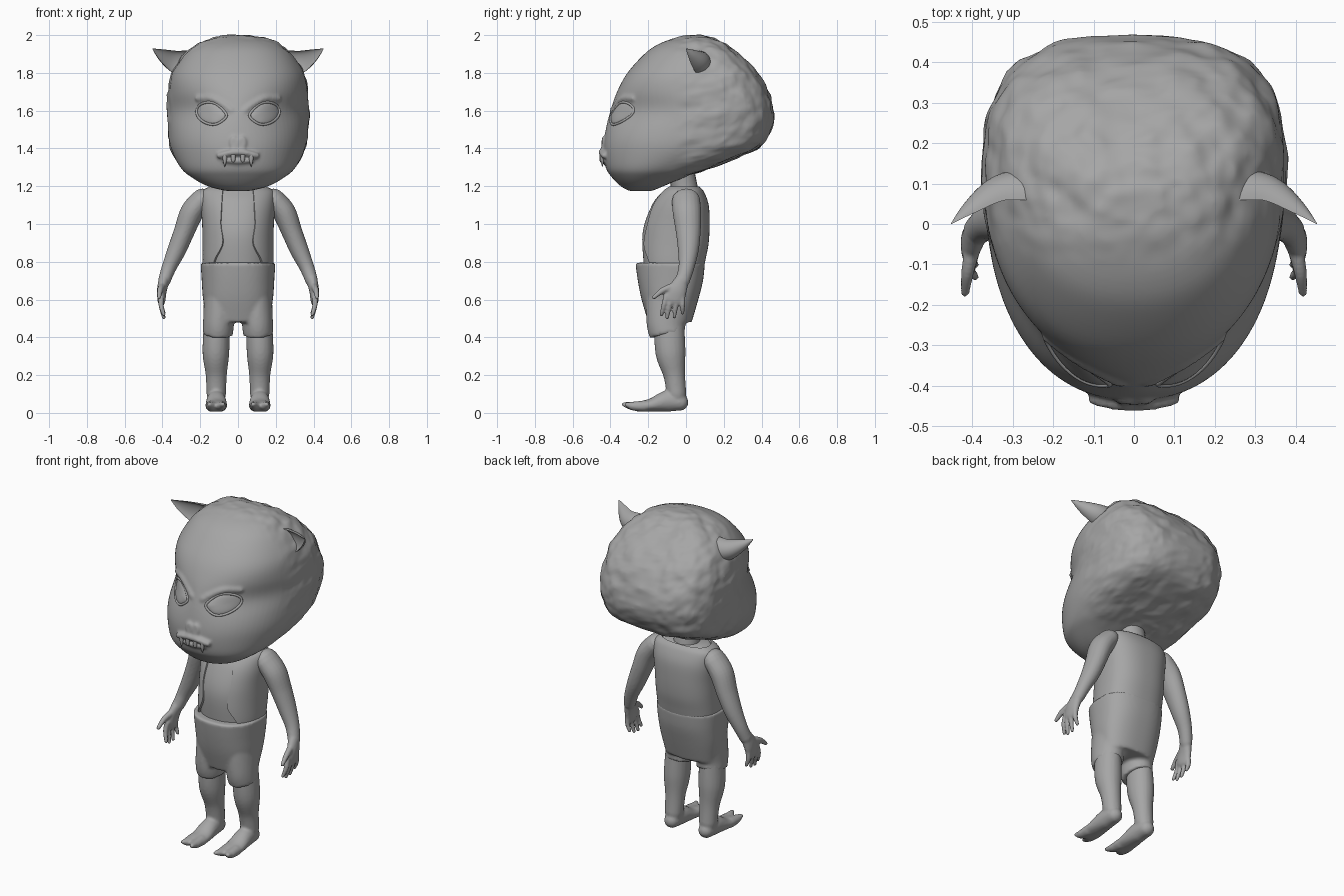
import bpy, bmesh, math
from mathutils import Vector, noise

cube = bpy.data.objects.get("Cube")
if cube:
    bpy.data.objects.remove(cube, do_unlink=True)

clay = bpy.data.materials.new("plain_grey")
clay.use_nodes = True
grey = (0.38, 0.38, 0.38, 1)
clay.diffuse_color = grey
clay.node_tree.nodes["Principled BSDF"].inputs["Base Color"].default_value = grey


def spline(rows, steps=6):
    """Catmull-Rom interpolation of equal-length tuples."""
    out = []
    for i in range(len(rows) - 1):
        before, start = rows[max(i - 1, 0)], rows[i]
        end, after = rows[i + 1], rows[min(i + 2, len(rows) - 1)]
        for k in range(steps):
            t = k / steps
            out.append(tuple(
                b + t * ((c - a) + t * ((2 * a - 5 * b + 4 * c - d) + t * (3 * b - a - 3 * c + d))) / 2
                for a, b, c, d in zip(before, start, end, after)))
    return out + [tuple(rows[-1])]


def loft(bm, rings, closed=True):
    """Skin a list of rings; closed rings also get end caps."""
    loops = [[bm.verts.new(p) for p in ring] for ring in rings]
    count = len(loops[0])
    for low, high in zip(loops, loops[1:]):
        for i in range(count if closed else count - 1):
            j = (i + 1) % count
            bm.faces.new((low[i], low[j], high[j], high[i]))
    if closed:
        bm.faces.new(loops[0][::-1])
        bm.faces.new(loops[-1])


def tube(bm, path, ref=(1, 0, 0), rounded=True, cupped=False, sides=20):
    """Elliptical sweep along points of x, y, z, radius along ref, other radius."""
    samples = spline(path)
    spots = [Vector(s[:3]) for s in samples]
    frames = []
    for i, s in enumerate(samples):
        along = (spots[min(i + 1, len(spots) - 1)] - spots[max(i - 1, 0)]).normalized()
        frames.append((spots[i], along, s[3], s[4]))
    if rounded:
        for end, sign in ((0, -1), (-1, 1)):
            spot, along, a, b = frames[end]
            for deg in (25, 50, 78):
                c, s = math.cos(math.radians(deg)), math.sin(math.radians(deg))
                cap = (spot + along * sign * s * (a + b) / 2, along, a * c, b * c)
                frames.insert(0 if end == 0 else len(frames), cap)
    rings = []
    for spot, along, a, b in frames:
        u = Vector(ref)
        u = (u - along * u.dot(along)).normalized()
        v = along.cross(u)
        ring = []
        for k in range(sides):
            turn = math.tau * k / sides
            depth = math.cos(turn)
            if cupped and depth > 0:
                depth *= -0.45
            ring.append(spot + u * a * math.sin(turn) + v * b * depth)
        rings.append(ring)
    loft(bm, rings)


def centre_of(row):
    return row[1] + 0.58 * (row[2] - row[1])


def body_ring(row, front=2.2, back=3.0, opening=0.0, sides=80):
    """Super-ellipse section from a row of z, front y, back y, half width."""
    z, y_front, y_back, width = row[:4]
    mid = centre_of(row)
    ring = []
    for k in range(sides + (opening > 0)):
        turn = opening + (math.tau - 2 * opening) * k / sides
        s, c = math.sin(turn), math.cos(turn)
        power = 2 / (front if c > 0 else back)
        reach = (y_front if c > 0 else y_back) - mid
        ring.append(Vector((math.copysign(abs(s) ** power, s) * width,
                            mid + reach * abs(c) ** power, z)))
    return ring


def finish(name, bm, voxel=0.0, smooth=0, mirror=False, shell=0.0):
    bmesh.ops.recalc_face_normals(bm, faces=bm.faces)
    for face in bm.faces:
        face.smooth = True
    mesh = bpy.data.meshes.new(name)
    bm.to_mesh(mesh)
    bm.free()
    mesh.materials.append(clay)
    obj = bpy.data.objects.new(name, mesh)
    bpy.context.collection.objects.link(obj)
    if shell:
        obj.modifiers.new("shell", 'SOLIDIFY').thickness = shell
    if voxel:
        fuse = obj.modifiers.new("fuse", 'REMESH')
        fuse.mode = 'VOXEL'
        fuse.voxel_size = voxel
        fuse.use_smooth_shade = True
    else:
        obj.modifiers.new("crease", 'EDGE_SPLIT').split_angle = math.radians(50)
    if smooth:
        relax = obj.modifiers.new("relax", 'SMOOTH')
        relax.iterations = smooth
    if mirror:
        obj.modifiers.new("mirror", 'MIRROR')
    return obj


# Head shape: rows of z, front y, back y, half width
head_rows = spline([
    (1.175, -.30, -.18, .06), (1.2, -.345, -.12, .16), (1.25, -.395, 0, .25),
    (1.3, -.425, .14, .305), (1.4, -.437, .38, .357), (1.5, -.425, .45, .37),
    (1.6, -.4, .463, .375), (1.7, -.365, .435, .37), (1.8, -.31, .38, .35),
    (1.9, -.22, .28, .285), (1.95, -.15, .21, .22), (1.985, -.06, .14, .14),
    (2.0, .01, .08, .06)])


def face_power(z):
    return 2.2 - 0.45 * math.exp(-((z - 1.6) / 0.1) ** 2)


def face_y(x, z):
    row = min(head_rows, key=lambda r: abs(r[0] - z))
    other = min((r for r in head_rows if (r[0] - z) * (row[0] - z) <= 0 and r != row),
                key=lambda r: abs(r[0] - z), default=row)
    t = 0 if other == row else (z - row[0]) / (other[0] - row[0])
    row = tuple(a + t * (b - a) for a, b in zip(row, other))
    p, mid = face_power(z), centre_of(row)
    return mid + (row[1] - mid) * max(0, 1 - abs(x / row[3]) ** p) ** (1 / p)


def on_face(points, radius, lift=0.0):
    return [(x, face_y(x, z) - lift, z, radius, radius) for x, z in points]


# Head with rough hair, smooth face, brows, nostrils and lips
bm = bmesh.new()
loft(bm, [body_ring(row, face_power(row[0])) for row in head_rows])
heart = Vector((0, 0.05, 1.6))
for v in bm.verts:
    hair = min(1, max(0, (v.co.y + 0.08) * 6 + max(0, v.co.z - 1.8)))
    lump = noise.noise(v.co * 14) + 0.6 * noise.noise(v.co * 30)
    v.co += (v.co - heart).normalized() * lump * 0.011 * hair
for side in (-1, 1):
    brow = [(side * x, z) for x, z in ((.035, 1.6), (.08, 1.635), (.14, 1.665), (.21, 1.665))]
    tube(bm, on_face(brow, 0.018, -0.008), ref=(0, 0, 1))
    loop = []
    for k in range(11):
        turn = math.tau * k / 10
        loop.append((side * (0.021 + 0.015 * math.cos(turn)), 1.43 + 0.025 * math.sin(turn)))
    tube(bm, on_face(loop, 0.008, 0.006), ref=(0, 1, 0), sides=12)
upper = [(-.1, 1.362), (-.05, 1.375), (0, 1.38), (.05, 1.375), (.1, 1.362)]
lower = [(-.07, 1.338), (0, 1.333), (.07, 1.338)]
tube(bm, on_face(upper, 0.015, 0.012), ref=(0, 0, 1))
tube(bm, on_face(lower, 0.013, 0.005), ref=(0, 0, 1))
finish("head", bm, voxel=0.009, smooth=4)

# Fangs
bm = bmesh.new()
for x, tip in ((.07, 1.305), (.025, 1.325)):
    y = face_y(x, 1.35) - 0.015
    tube(bm, [(x, y, 1.365, .013, .01), (x, y, 1.335, .01, .009), (x, y, tip, .002, .002)])
finish("fangs", bm, mirror=True)


# Almond eyes following the face, each with a thin lid
def eye_point(turn, size):
    c, s = math.cos(turn), math.sin(turn)
    pinch = 1 - 0.45 * max(0, -c) ** 2
    return 0.14 + size * 0.075 * c, 1.585 + size * (0.055 * s * pinch + 0.01 * c)


bm = bmesh.new()
rings = []
for size in (1.02, 0.97, 0.85, 0.65, 0.4, 0.15):
    ring = []
    for k in range(40):
        x, z = eye_point(math.tau * k / 40, size)
        ring.append((x, face_y(x, z) + 0.004 - 0.018 * math.sqrt(max(0, 1.05 - size ** 2)), z))
    rings.append(ring)
loft(bm, rings)
finish("eyes", bm, mirror=True)
bm = bmesh.new()
lid = [eye_point(math.tau * k / 24, 1.06) for k in range(25)]
tube(bm, on_face(lid, 0.007), ref=(0, 1, 0), sides=10)
finish("eyelids", bm, mirror=True)

# Cupped pointed ears
bm = bmesh.new()
tube(bm, [(.265, .06, 1.845, .075, .08), (.33, .055, 1.86, .06, .065),
          (.4, .025, 1.895, .032, .035), (.452, 0, 1.928, .002, .002)],
     ref=(0, 0, 1), rounded=False, cupped=True, sides=32)
finish("ears", bm, mirror=True)

# Torso and neck
torso_rows = spline([(.75, -.22, .08, .175), (.95, -.23, .115, .18), (1.1, -.18, .11, .185),
                     (1.17, -.125, .085, .175), (1.195, -.09, .06, .13)])
bm = bmesh.new()
loft(bm, [body_ring(row, 2.2, 2.4) for row in torso_rows])
finish("torso", bm)
bm = bmesh.new()
tube(bm, [(0, 0, 1.12, .08, .075), (0, -.01, 1.2, .075, .07), (0, -.03, 1.3, .08, .07)])
finish("neck", bm)

# Open waistcoat: z, front y, back y, half width, half gap
vest_rows = spline([(.77, -.24, .095, .187, .135), (.82, -.243, .105, .188, .115),
                    (.9, -.24, .12, .188, .075), (1.0, -.225, .125, .19, .085),
                    (1.1, -.188, .12, .197, .08), (1.17, -.135, .095, .192, .075),
                    (1.198, -.1, .07, .15, .07)])
bm = bmesh.new()
loft(bm, [body_ring(row, 2.2, 2.4, math.asin(row[4] / row[3])) for row in vest_rows], closed=False)
finish("waistcoat", bm, shell=0.012)

# Shorts
bm = bmesh.new()
loft(bm, [body_ring(row, 2.4, 2.4) for row in spline([
    (.48, -.2, .03, .165), (.6, -.235, .065, .185), (.7, -.255, .09, .192), (.795, -.268, .1, .198)])])
for side in (-1, 1):
    tube(bm, [(side * .095, -.085, .62, .085, .13), (side * .103, -.105, .48, .082, .105),
              (side * .107, -.096, .415, .08, .096)], rounded=False, sides=32)
finish("shorts", bm, voxel=0.01, smooth=4)

# Legs, feet and split toes
bm = bmesh.new()
tube(bm, [(.112, -.09, .48, .068, .08), (.117, -.082, .32, .071, .08),
          (.115, -.062, .2, .056, .058), (.115, -.05, .1, .052, .052)])
tube(bm, [(.115, -.032, .056, .045, .045), (.115, -.1, .062, .052, .056),
          (.115, -.18, .042, .058, .036), (.115, -.24, .034, .058, .028)])
for x, tip_x, tip_y in ((.09, .08, -.33), (.142, .152, -.315)):
    tube(bm, [(x, -.22, .036, .03, .03), (x, -.28, .036, .028, .024), (tip_x, tip_y, .045, .014, .012)])
finish("legs", bm, voxel=0.008, smooth=4, mirror=True)

# Arms, palms, fingers and thumbs
bm = bmesh.new()
tube(bm, [(.195, 0, 1.125, .058, .075), (.245, .005, 1.06, .062, .075), (.285, .012, .96, .055, .066),
          (.325, .012, .86, .049, .055), (.365, .002, .77, .039, .042), (.39, -.018, .7, .033, .038)])
tube(bm, [(.39, -.018, .71, .03, .036), (.403, -.045, .65, .026, .05), (.405, -.06, .605, .022, .054)])
for root, tip, drop in ((-.103, -.13, .52), (-.075, -.1, .505), (-.046, -.062, .508), (-.02, -.018, .53)):
    tube(bm, [(.405, root, .62, .016, .016), (.407, (root + tip) / 2, .57, .014, .014),
              (.393, tip, drop, .01, .01)], sides=12)
tube(bm, [(.4, -.06, .67, .02, .022), (.412, -.12, .65, .016, .017), (.418, -.17, .612, .011, .011)], sides=12)
finish("arms", bm, voxel=0.006, smooth=3, mirror=True)
